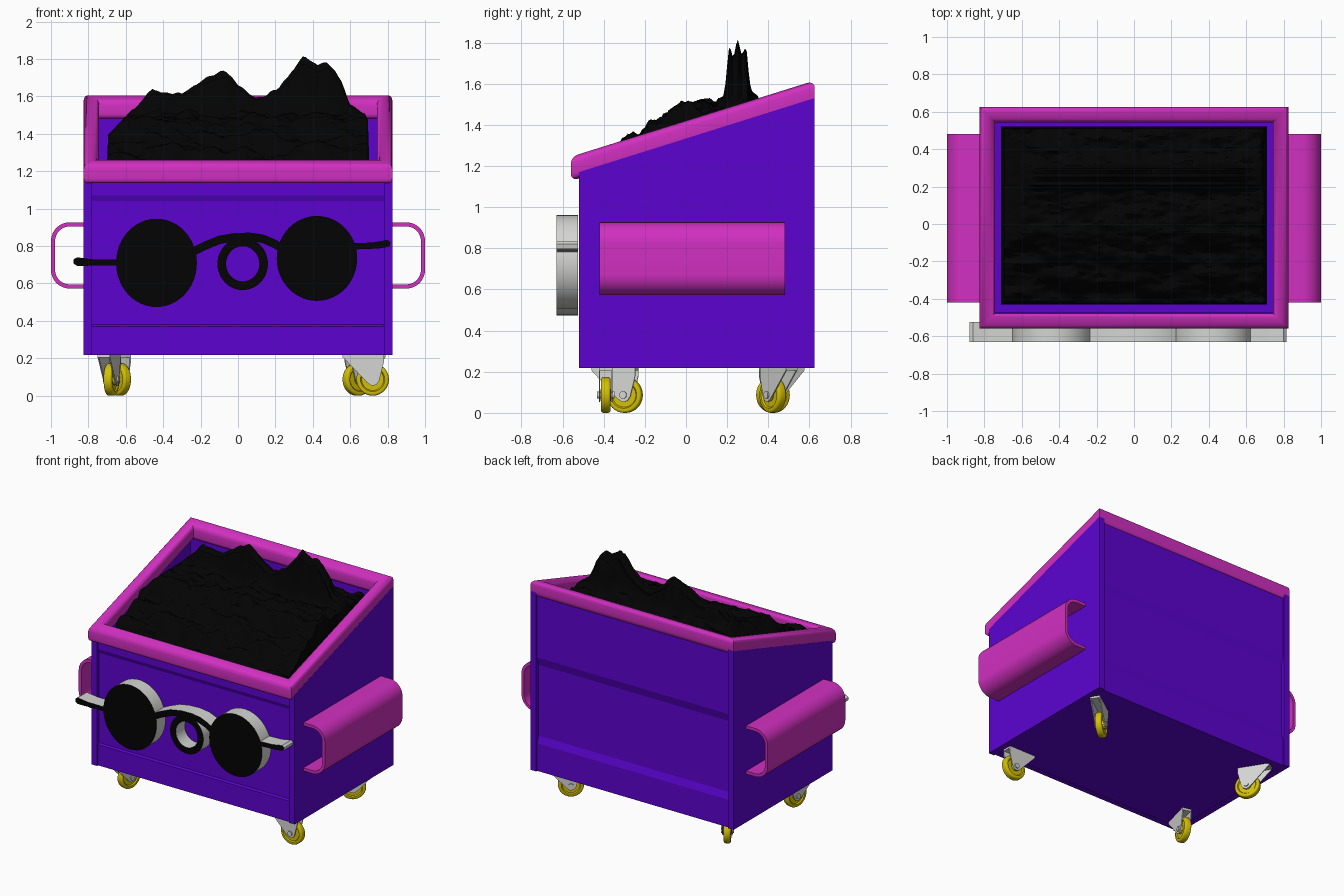
import bpy, bmesh, math
from mathutils import Matrix, Vector, noise

if "Cube" in bpy.data.objects:
    bpy.data.objects.remove(bpy.data.objects["Cube"])


def material(name, rgb):
    m = bpy.data.materials.new(name)
    m.use_nodes = True
    m.diffuse_color = (*rgb, 1)
    bsdf = m.node_tree.nodes["Principled BSDF"]
    bsdf.inputs["Base Color"].default_value = (*rgb, 1)
    bsdf.inputs["Roughness"].default_value = 0.7
    return m


PURPLE = material("purple paint", (0.107, 0.001, 0.63))
PINK = material("magenta paint", (0.64, 0.029, 0.53))
BLACK = material("black", (0.001, 0.001, 0.001))
GREY = material("light grey", (0.66, 0.66, 0.65))
YELLOW = material("yellow rubber", (0.65, 0.52, 0.002))


def finish(name, bm, *mats, smooth=False):
    bmesh.ops.recalc_face_normals(bm, faces=bm.faces)
    me = bpy.data.meshes.new(name)
    bm.to_mesh(me)
    bm.free()
    for m in mats:
        me.materials.append(m)
    ob = bpy.data.objects.new(name, me)
    bpy.context.collection.objects.link(ob)
    if smooth:
        bpy.ops.object.select_all(action="DESELECT")
        bpy.context.view_layer.objects.active = ob
        ob.select_set(True)
        bpy.ops.object.shade_smooth_by_angle(angle=math.radians(40))
    return ob


def place(axis, t, u, v):
    return (t, u, v) if axis == "x" else (u, t, v)


def prism(name, pts, axis, a, b, *mats, smooth=False):
    """Extrude an outline along x or y; a second material goes on the front."""
    bm = bmesh.new()
    ends = [[bm.verts.new(place(axis, t, *p)) for p in pts] for t in (a, b)]
    n = len(pts)
    for e in ends:
        bm.faces.new(e)
    for i in range(n):
        j = (i + 1) % n
        bm.faces.new((ends[0][i], ends[0][j], ends[1][j], ends[1][i]))
    return paint_front(name, bm, mats, smooth)


def paint_front(name, bm, mats, smooth):
    bmesh.ops.recalc_face_normals(bm, faces=bm.faces)
    if len(mats) > 1:
        for f in bm.faces:
            f.material_index = int(f.normal.y < -0.9)
    return finish(name, bm, *mats, smooth=smooth)


def strip(name, path, half, a, b, *mats, closed=False):
    """Bar of even thickness along an xz path, extruded from y=a to y=b."""
    bm = bmesh.new()
    n = len(path)
    P = [Vector(p) for p in path]
    rings = []
    for i, p in enumerate(P):
        nxt = P[(i + 1) % n] if closed else P[min(i + 1, n - 1)]
        prv = P[i - 1] if closed else P[max(i - 1, 0)]
        d = (nxt - prv).normalized()
        off = Vector((-d.y, d.x)) * half
        rings.append([bm.verts.new((q.x, y, q.y)) for q, y in
                      ((p + off, a), (p - off, a), (p - off, b), (p + off, b))])
    for i in range(n if closed else n - 1):
        r, s = rings[i], rings[(i + 1) % n]
        for k in range(4):
            bm.faces.new((r[k], r[k - 1], s[k - 1], s[k]))
    if not closed:
        bm.faces.new(rings[0])
        bm.faces.new(rings[-1])
    return paint_front(name, bm, mats, True)


def arc(cx, cz, rx, rz, a0=0, a1=360, n=48):
    full = a1 - a0 == 360
    steps = n if full else n - 1
    return [(cx + rx * math.cos(math.radians(a0 + (a1 - a0) * i / steps)),
             cz + rz * math.sin(math.radians(a0 + (a1 - a0) * i / steps))) for i in range(n)]


def lerp(table, x):
    for (x0, y0), (x1, y1) in zip(table, table[1:]):
        if x <= x1:
            return y0 + (y1 - y0) * max(0, (x - x0) / (x1 - x0))
    return table[-1][1]


# Bin body: side slabs, creased front and back panels, floor
for side, s in (("left", 1), ("right", -1)):
    prism(side + "_side_wall", [(-0.52, 0.218), (0.625, 0.218), (0.625, 1.53), (-0.52, 1.17)],
          "x", s * 0.78, s * 0.825, PURPLE)
prism("front_panel", [(-0.47, 0.218), (-0.508, 0.218), (-0.508, 0.37), (-0.496, 0.38), (-0.496, 1.04),
                      (-0.508, 1.07), (-0.508, 1.17), (-0.47, 1.17)], "x", -0.78, 0.78, PURPLE)
prism("back_panel", [(0.56, 0.218), (0.613, 0.218), (0.613, 0.42), (0.595, 0.47), (0.595, 0.99),
                     (0.613, 1.05), (0.613, 1.53), (0.56, 1.53)], "x", -0.78, 0.78, PURPLE)
prism("floor", [(-0.5, 0.222), (0.6, 0.222), (0.6, 0.26), (-0.5, 0.26)], "x", -0.79, 0.79, PURPLE)

# Sloped rim: rounded section carried round four mitred corners
bm = bmesh.new()
W, H, R = 0.082, 0.118, 0.035
section = []
for cx, cz, a in ((R, -R, 180), (W - R, -R, 90), (W - R, R - H, 0), (R, R - H, -90)):
    section += arc(cx, cz, R, R, a, a - 90, 6)
loops = []
for sx, sy in ((-1, -1), (1, -1), (1, 1), (-1, 1)):
    loop = []
    for d, h in section:
        y = -0.56 + d if sy < 0 else 0.625 - d
        loop.append(bm.verts.new((sx * (0.825 - d), y, 1.245 + (y + 0.56) * 0.312 + h)))
    loops.append(loop)
for i in range(4):
    p, q = loops[i], loops[(i + 1) % 4]
    for k in range(len(section)):
        bm.faces.new((p[k], p[k - 1], q[k - 1], q[k]))
finish("rim", bm, PINK, smooth=True)

# Fork pockets on both sides
for side, s in (("left", 1), ("right", -1)):
    path = [(0.82, 0.916)] + arc(0.9, 0.827, 0.089, 0.089, 90, 0, 10)
    path += arc(0.9, 0.673, 0.089, 0.089, 0, -90, 10) + [(0.82, 0.584)]
    strip(side + "_fork_pocket", [(s * x, z) for x, z in path], 0.011, -0.42, 0.48, PINK)

# Heap: lumpy slope with a jagged ridge near the back, and a skirt round the edge
ridge = [(-0.72, 1.36), (-0.6, 1.49), (-0.46, 1.64), (-0.3, 1.62), (-0.2, 1.69), (-0.07, 1.75),
         (0, 1.67), (0.1, 1.59), (0.2, 1.64), (0.29, 1.74), (0.35, 1.83), (0.43, 1.77),
         (0.48, 1.8), (0.55, 1.69), (0.6, 1.56), (0.68, 1.5), (0.72, 1.42)]
slope = [(-0.43, 1.2), (-0.3, 1.3), (-0.15, 1.38), (-0.05, 1.48), (0.1, 1.49), (0.2, 1.5),
         (0.35, 1.5), (0.52, 1.45)]
crest = [(0.19, -0.09), (0.21, -0.02), (0.23, -0.1), (0.25, 0), (0.272, -0.09), (0.295, -0.03),
         (0.31, -0.1)]
bm = bmesh.new()
NX, NY = 90, 110
grid = []
for j in range(NY + 1):
    y = -0.43 + 0.95 * j / NY
    row = []
    for i in range(NX + 1):
        x = -0.71 + 1.42 * i / NX
        rough = noise.fractal(Vector((x * 5, y * 9, 3)), 1, 2, 5)
        top = lerp(ridge, x) + 0.012 * noise.noise(Vector((x * 30, y * 30, 1)))
        low = min(lerp(slope, y) + 0.06 * rough, top, 1.56)
        peak = max(low, top + lerp(crest, y) * min(1, max(0, (top - 1.5) / 0.25)))
        w = 1 / (1 + (abs(y - 0.25) / 0.056) ** 8)
        edge = i in (0, NX) or j in (0, NY)
        row.append(bm.verts.new((x, y, 1.0 if edge else low + (peak - low) * w)))
    grid.append(row)
for j in range(NY):
    for i in range(NX):
        bm.faces.new((grid[j][i], grid[j][i + 1], grid[j + 1][i + 1], grid[j + 1][i]))
finish("refuse_heap", bm, BLACK, smooth=True)

# Round glasses and nose: thick cut-outs with black fronts
F, B = -0.63, -0.525
prism("right_lens", arc(-0.436, 0.71, 0.216, 0.236), "y", F, B, GREY, BLACK, smooth=True)
prism("left_lens", arc(0.422, 0.734, 0.215, 0.227), "y", F, B, GREY, BLACK, smooth=True)
strip("bridge", [(-0.24, 0.77), (-0.18, 0.8), (-0.1, 0.833), (-0.02, 0.847), (0.06, 0.85),
                 (0.13, 0.84), (0.19, 0.815), (0.24, 0.785)], 0.022, F, B, GREY, BLACK)
strip("nose_ring", arc(0.025, 0.705, 0.112, 0.117), 0.023, F, B, GREY, BLACK, closed=True)
prism("right_arm", [(-0.64, 0.697), (-0.64, 0.729), (-0.78, 0.729), (-0.86, 0.74), (-0.88, 0.728),
                    (-0.88, 0.707), (-0.86, 0.694)], "y", F, B, GREY, BLACK)
prism("left_arm", [(0.62, 0.782), (0.62, 0.815), (0.72, 0.819), (0.8, 0.833), (0.815, 0.82),
                   (0.81, 0.797), (0.75, 0.787)], "y", F, B, GREY, BLACK)


# Casters, each swivelled its own way
def cylinder(name, r, width, mat, bevel=0, dish=0):
    bm = bmesh.new()
    bmesh.ops.create_cone(bm, cap_ends=True, segments=32, radius1=r, radius2=r, depth=width,
                          matrix=Matrix.Translation((0.05, 0, 0.087)) @ Matrix.Rotation(math.pi / 2, 4, "X"))
    caps = [f for f in bm.faces if len(f.verts) > 4]
    if dish:
        bmesh.ops.inset_individual(bm, faces=caps, thickness=dish)
        bmesh.ops.inset_individual(bm, faces=caps, thickness=0.006, depth=-0.008)
    if bevel:
        rim = [e for e in bm.edges if all(abs((v.co - Vector((0.05, v.co.y, 0.087))).length - r) < 1e-4
                                          for v in e.verts) and abs(e.verts[0].co.y - e.verts[1].co.y) < 1e-5]
        bmesh.ops.bevel(bm, geom=rim, offset=bevel, segments=3, affect="EDGES", profile=0.5)
    return finish(name, bm, mat, smooth=True)


def caster(label, x, y, turn):
    plate = [(-0.11, 0.205), (0.11, 0.205), (0.11, 0.22), (-0.11, 0.22)]
    cheek = [(-0.11, 0.207), (0.11, 0.207), (0.11, 0.18), (0.085, 0.08), (0.07, 0.058),
             (0.045, 0.053), (0.022, 0.068)]
    parts = [prism(label + "_mount", plate, "y", -0.034, 0.034, GREY)]
    for k, s in enumerate((-1, 1)):
        parts.append(prism(f"{label}_fork_{k + 1}", cheek, "y", s * 0.027, s * 0.034, GREY))
    parts.append(cylinder(label + "_wheel", 0.087, 0.046, YELLOW, 0.011, 0.022))
    parts.append(cylinder(label + "_hub", 0.03, 0.05, YELLOW))
    parts.append(cylinder(label + "_axle", 0.018, 0.084, GREY))
    for ob in parts:
        ob.matrix_world = Matrix.Translation((x, y, 0)) @ Matrix.Rotation(math.radians(turn), 4, "Z")


caster("front_left_caster", 0.67, -0.39, 0)
caster("front_right_caster", -0.69, -0.345, 75)
caster("back_left_caster", 0.68, 0.45, 215)
caster("back_right_caster", -0.66, 0.465, -58)
